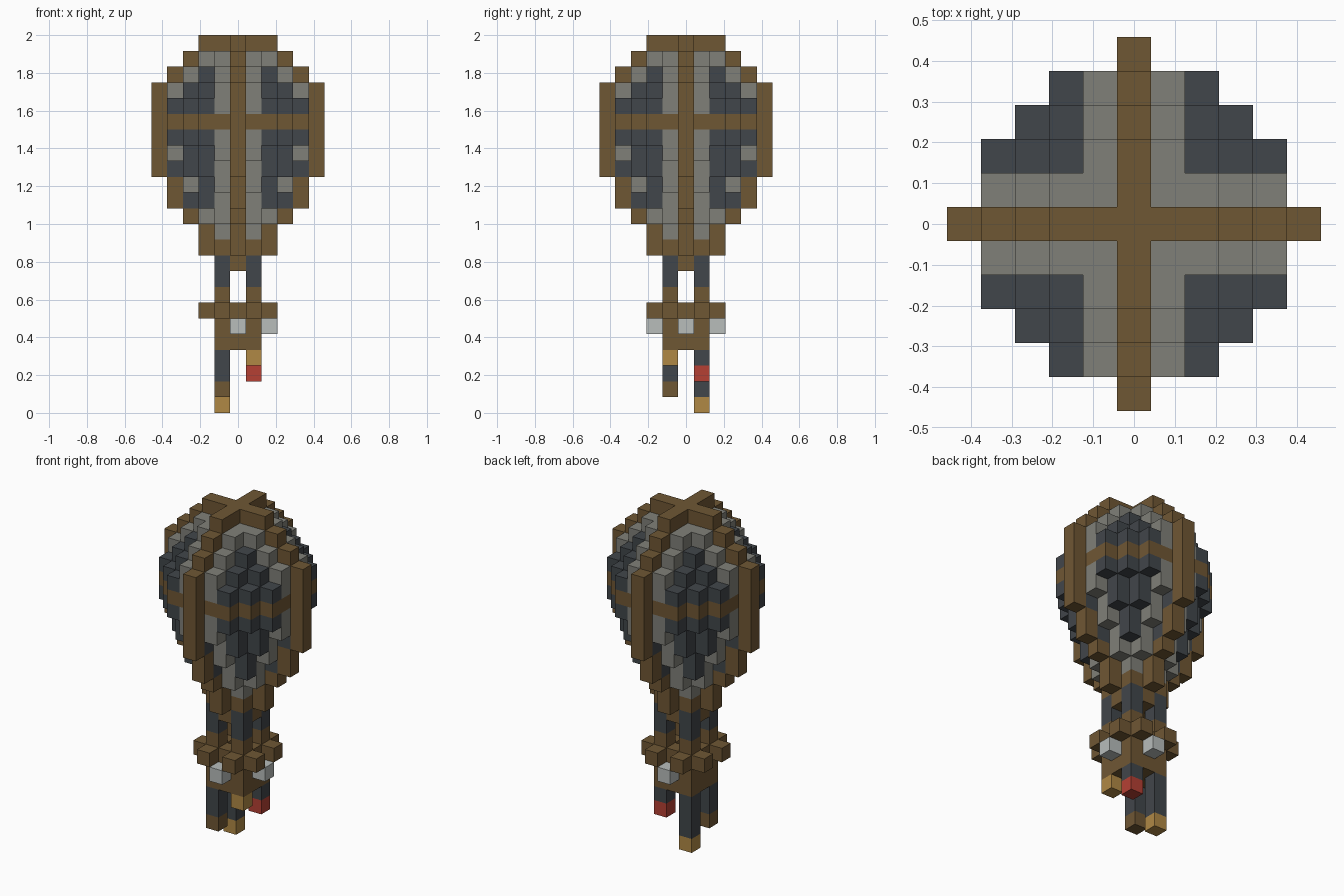
import bpy
import bmesh
from mathutils import Vector

default = bpy.data.objects.get("Cube")
if default:
    bpy.data.objects.remove(default, do_unlink=True)

UNIT = 2 / 24   # edge of one block
SIDES = [Vector(d) for d in ((1, 0, 0), (-1, 0, 0), (0, 1, 0), (0, -1, 0), (0, 0, 1), (0, 0, -1))]


def make_material(name, rgb):
    mat = bpy.data.materials.new(name)
    mat.use_nodes = True
    mat.diffuse_color = (*rgb, 1)
    mat.node_tree.nodes["Principled BSDF"].inputs["Base Color"].default_value = (*rgb, 1)
    return mat


brown = make_material("brown wood", (0.159, 0.095, 0.034))
gray = make_material("gray cloth", (0.216, 0.216, 0.19))
dark = make_material("dark cloth", (0.053, 0.061, 0.069))
pale = make_material("pale metal", (0.48, 0.51, 0.50))
tan = make_material("tan sack", (0.434, 0.25, 0.06))
red = make_material("red sack", (0.46, 0.051, 0.034))

parts = {}      # part name -> {block: material}
filled = set()  # every block in use


def put(part, mat, x, y, z):
    if (x, y, z) not in filled:
        filled.add((x, y, z))
        parts.setdefault(part, {})[x, y, z] = mat


def build(name, blocks):
    """Mesh of the exposed block faces, one material per block."""
    mats = list(dict.fromkeys(blocks.values()))
    bm = bmesh.new()
    for cell, mat in blocks.items():
        centre = Vector(cell) + Vector((0, 0, 0.5))
        for n in SIDES:
            if tuple(int(c) for c in Vector(cell) + n) in filled:
                continue
            u = Vector((n.y, n.z, n.x))
            v = n.cross(u)
            ring = [centre + (n + a * u + b * v) / 2
                    for a, b in ((-1, -1), (1, -1), (1, 1), (-1, 1))]
            face = bm.faces.new([bm.verts.new(p * UNIT) for p in ring])
            face.material_index = mats.index(mat)
    bmesh.ops.remove_doubles(bm, verts=bm.verts, dist=0.001)
    mesh = bpy.data.meshes.new(name)
    bm.to_mesh(mesh)
    bm.free()
    for mat in mats:
        mesh.materials.append(mat)
    bpy.context.collection.objects.link(bpy.data.objects.new(name, mesh))


CORNERS = [(x, y) for x in (-1, 1) for y in (-1, 1)]
GRID = [(x, y) for x in range(-5, 6) for y in range(-5, 6)]

# Balloon envelope: discs by squared radius, from the neck to the crown
BAND = 18
for z, limit in enumerate((2, 2, 5, 9, 10, 16, 17, 20, 20, 20, 17, 12, 5), start=10):
    for x, y in GRID:
        if x * x + y * y <= limit:
            if z in (10, BAND):
                mat = brown
            else:
                mat = gray if 1 in (abs(x), abs(y)) else dark
            put("envelope", mat, x, y, z)

# Wooden ribs: two crossed hoops outside the envelope
for z, reach in enumerate((1, 2, 2, 3, 4, 4, 5, 5, 5, 5, 5, 5, 4, 3, 2), start=9):
    for r in range(-reach, reach + 1):
        put("ribs", brown, r, 0, z)
        put("ribs", brown, 0, r, z)

# Basket: floor, hollow walls, corner posts and overlapping rim beams
for x in (-1, 0, 1):
    for y in (-1, 0, 1):
        put("basket", brown, x, y, 4)
        if (x, y) != (0, 0):
            put("basket", brown, x, y, 5)
            put("basket", brown, x, y, 6)
for x, y in CORNERS:
    put("basket", brown, x, y, 7)
    put("basket", brown, 2 * x, y, 6)
    put("basket", brown, x, 2 * y, 6)

# Ropes from basket to envelope
for x, y in CORNERS:
    for z in (8, 9):
        put("ropes", dark, x, y, z)

# Lanterns on three basket walls
for x, y in ((0, -2), (0, 2), (2, 0)):
    put("lanterns", pale, x, y, 5)

# Hanging lines with weights, listed downwards from the basket floor
hanging = {
    (-1, -1): (dark, dark, brown),
    (-1, 1): (dark, dark, dark, tan),
    (1, -1): (tan,),
    (1, 1): (dark, red),
}
for (x, y), mats in hanging.items():
    for step, mat in enumerate(mats):
        put("hanging_weights", mat, x, y, 3 - step)

for part, blocks in parts.items():
    build(part, blocks)
